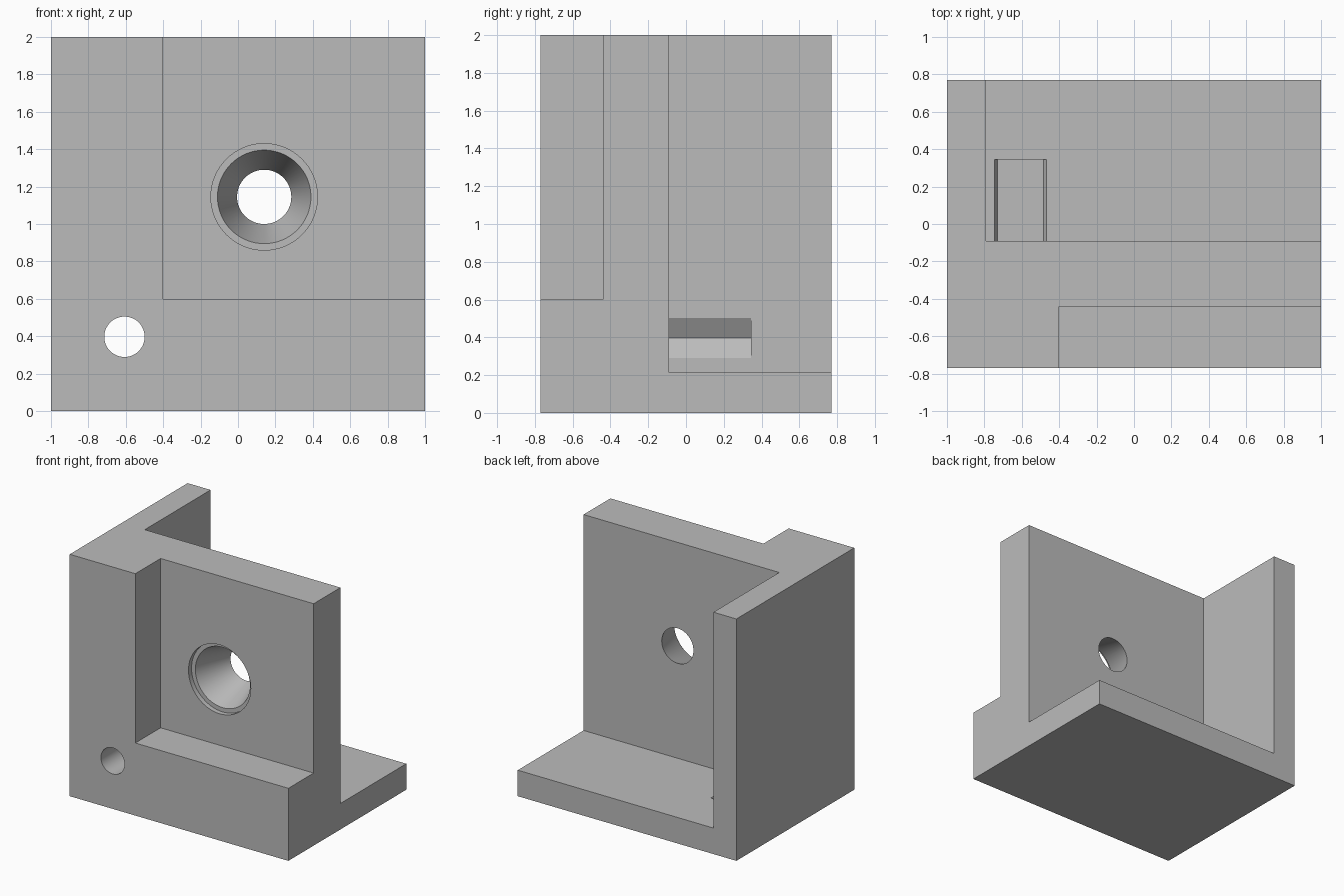
import bpy
import bmesh
import math
from mathutils import Matrix, Vector

default = bpy.data.objects.get("Cube")
if default:
    bpy.data.objects.remove(default, do_unlink=True)

HALF_Y = 0.77
WALL_BACK = -0.09
OVER = 0.1  # how far cutters reach past the surface

# Single material
grey = bpy.data.materials.new("plain grey")
grey.use_nodes = True
colour = (0.5, 0.5, 0.5, 1)
grey.diffuse_color = colour
grey.node_tree.nodes["Principled BSDF"].inputs["Base Color"].default_value = colour


def make_object(name, bm):
    bmesh.ops.recalc_face_normals(bm, faces=bm.faces)
    mesh = bpy.data.meshes.new(name)
    bm.to_mesh(mesh)
    bm.free()
    mesh.materials.append(grey)
    obj = bpy.data.objects.new(name, mesh)
    bpy.context.collection.objects.link(obj)
    return obj


def box(name, low, high):
    bm = bmesh.new()
    low, high = Vector(low), Vector(high)
    size = Matrix.Diagonal((*(high - low), 1))
    bmesh.ops.create_cube(bm, size=1, matrix=Matrix.Translation((low + high) / 2) @ size)
    return make_object(name, bm)


def bore(name, x, z, sections, sides):
    """Stack of rings along y; sections are (y, radius) pairs."""
    bm = bmesh.new()
    rings = []
    for y, r in sections:
        angles = [math.tau * i / sides for i in range(sides)]
        rings.append([bm.verts.new((x + r * math.cos(a), y, z + r * math.sin(a))) for a in angles])
    for a, b in zip(rings, rings[1:]):
        for i in range(sides):
            j = (i + 1) % sides
            bm.faces.new((a[i], a[j], b[j], b[i]))
    bm.faces.new(rings[0])
    bm.faces.new(rings[-1])
    return make_object(name, bm)


bracket = box("bracket", (-1, -HALF_Y, 0), (1, HALF_Y, 2))

cutters = [
    # open space behind the upright wall, leaving floor and side wall
    box("rear_space", (-0.79, WALL_BACK, 0.215), (1 + OVER, HALF_Y + OVER, 2 + OVER)),
    # step in the front face
    box("front_step", (-0.4, -HALF_Y - OVER, 0.6), (1 + OVER, -0.44, 2 + OVER)),
    # shallow counterbore with a full depth countersink
    bore("countersunk_hole", 0.14, 1.145,
         [(-0.44 - OVER, 0.285), (-0.4, 0.285), (-0.4, 0.25),
          (WALL_BACK, 0.145), (WALL_BACK + OVER, 0.145)], 64),
    # small bolt hole through the thick corner
    bore("bolt_hole", -0.607, 0.397, [(-HALF_Y - OVER, 0.108), (0, 0.108)], 48),
    # hexagonal nut pocket that also notches the floor and side wall
    bore("nut_pocket", -0.607, 0.397, [(-0.34, 0.244), (0.345, 0.244)], 6),
]

bpy.ops.object.select_all(action="DESELECT")
bpy.context.view_layer.objects.active = bracket
bracket.select_set(True)
for cutter in cutters:
    cut = bracket.modifiers.new(cutter.name, "BOOLEAN")
    cut.operation = "DIFFERENCE"
    cut.solver = "EXACT"
    cut.object = cutter
    bpy.ops.object.modifier_apply(modifier=cut.name)
    bpy.data.objects.remove(cutter, do_unlink=True)

# Smooth bores, crisp corners
bpy.ops.object.shade_smooth_by_angle(angle=math.radians(15))
